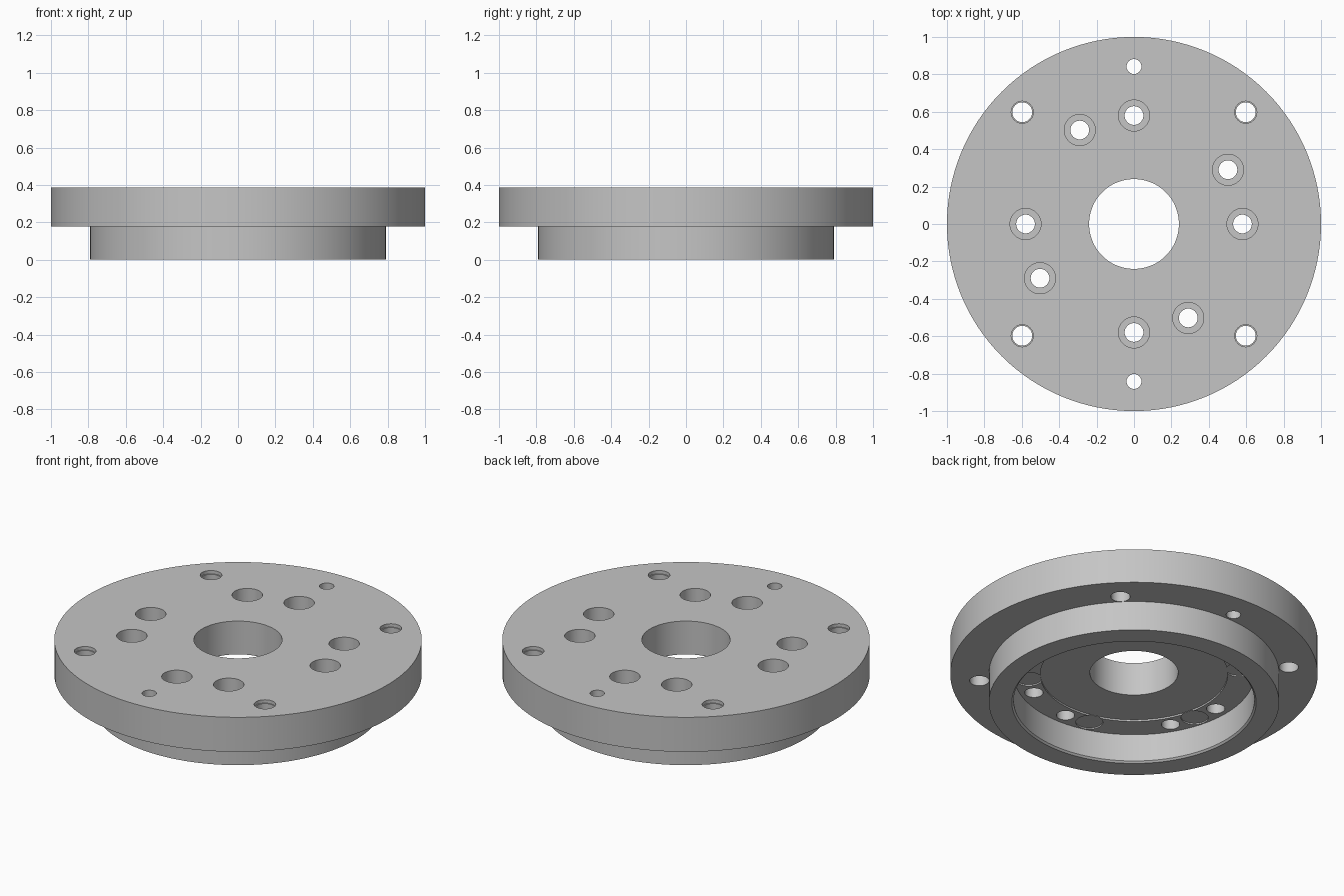
import bpy, bmesh
from math import cos, sin, radians
from mathutils import Matrix, Vector

if "Cube" in bpy.data.objects:
    bpy.data.objects.remove(bpy.data.objects["Cube"])

TOP, STEP, FLOOR, POCKET = 0.385, 0.178, 0.175, 0.185
BELOW, ABOVE = 0.1, 0.5

steel = bpy.data.materials.new("grey_metal")
steel.use_nodes = True
steel.diffuse_color = (0.56, 0.56, 0.56, 1)
steel.node_tree.nodes["Principled BSDF"].inputs["Base Color"].default_value = (0.56, 0.56, 0.56, 1)


def lathe(bm, profile, segments, centre=(0, 0), closed=True):
    """Revolve (radius, z) points; an open profile gets flat end caps."""
    rings = []
    for r, z in profile:
        ring = [bm.verts.new((centre[0] + r * cos(radians(360 * i / segments)),
                              centre[1] + r * sin(radians(360 * i / segments)), z))
                for i in range(segments)]
        rings.append(ring)
    pairs = list(zip(rings, rings[1:]))
    if closed:
        pairs.append((rings[-1], rings[0]))
    else:
        bm.faces.new(rings[0][::-1])
        bm.faces.new(rings[-1])
    for a, b in pairs:
        for i in range(segments):
            j = (i + 1) % segments
            bm.faces.new((a[i], a[j], b[j], b[i]))


def make_object(name, bm):
    bmesh.ops.recalc_face_normals(bm, faces=bm.faces)
    mesh = bpy.data.meshes.new(name)
    bm.to_mesh(mesh)
    bm.free()
    mesh.materials.append(steel)
    obj = bpy.data.objects.new(name, mesh)
    bpy.context.collection.objects.link(obj)
    return obj


def polar(radius, degrees):
    return (radius * cos(radians(degrees)), radius * sin(radians(degrees)))


# Flange with its hollow spigot, shallow inner pocket and centre bore
bm = bmesh.new()
lathe(bm, [(0.24, TOP), (1, TOP), (1, STEP), (0.79, STEP), (0.79, 0),
           (0.665, 0), (0.655, 0.01), (0.655, FLOOR), (0.51, FLOOR),
           (0.51, POCKET), (0.24, POCKET)], 128)
flange = make_object("flange", bm)

cut = bmesh.new()
# Counterbored screw holes: two sets of four
for quarter in range(4):
    for offset in (0, 30):
        lathe(cut, [(0.05, BELOW), (0.05, 0.26), (0.083, 0.26), (0.083, ABOVE)],
              40, polar(0.58, quarter * 90 + offset), closed=False)
    # Corner holes with a shallow step at the mouth
    lathe(cut, [(0.053, BELOW), (0.053, TOP - 0.02), (0.059, TOP - 0.02), (0.059, ABOVE)],
          40, polar(0.845, quarter * 90 + 45), closed=False)
# Dowel holes
for angle in (90, 270):
    lathe(cut, [(0.04, BELOW), (0.04, ABOVE)], 32, polar(0.842, angle), closed=False)
# Shallow round pockets under the flange
for k in range(6):
    lathe(cut, [(0.074, BELOW), (0.074, POCKET - 0.002)], 40,
          polar(0.575, 15 + 60 * k), closed=False)
cutter = make_object("hole_cutter", cut)
cutter.hide_render = True

# Cut the holes and keep the finished mesh
mod = flange.modifiers.new("holes", "BOOLEAN")
mod.operation, mod.solver, mod.object = "DIFFERENCE", "EXACT", cutter
graph = bpy.context.evaluated_depsgraph_get()
finished = bpy.data.meshes.new_from_object(flange.evaluated_get(graph))
flange.modifiers.clear()
flange.data = finished
bpy.data.objects.remove(cutter)

bpy.ops.object.select_all(action="DESELECT")
flange.select_set(True)
bpy.context.view_layer.objects.active = flange
bpy.ops.object.shade_smooth_by_angle(angle=radians(30))
